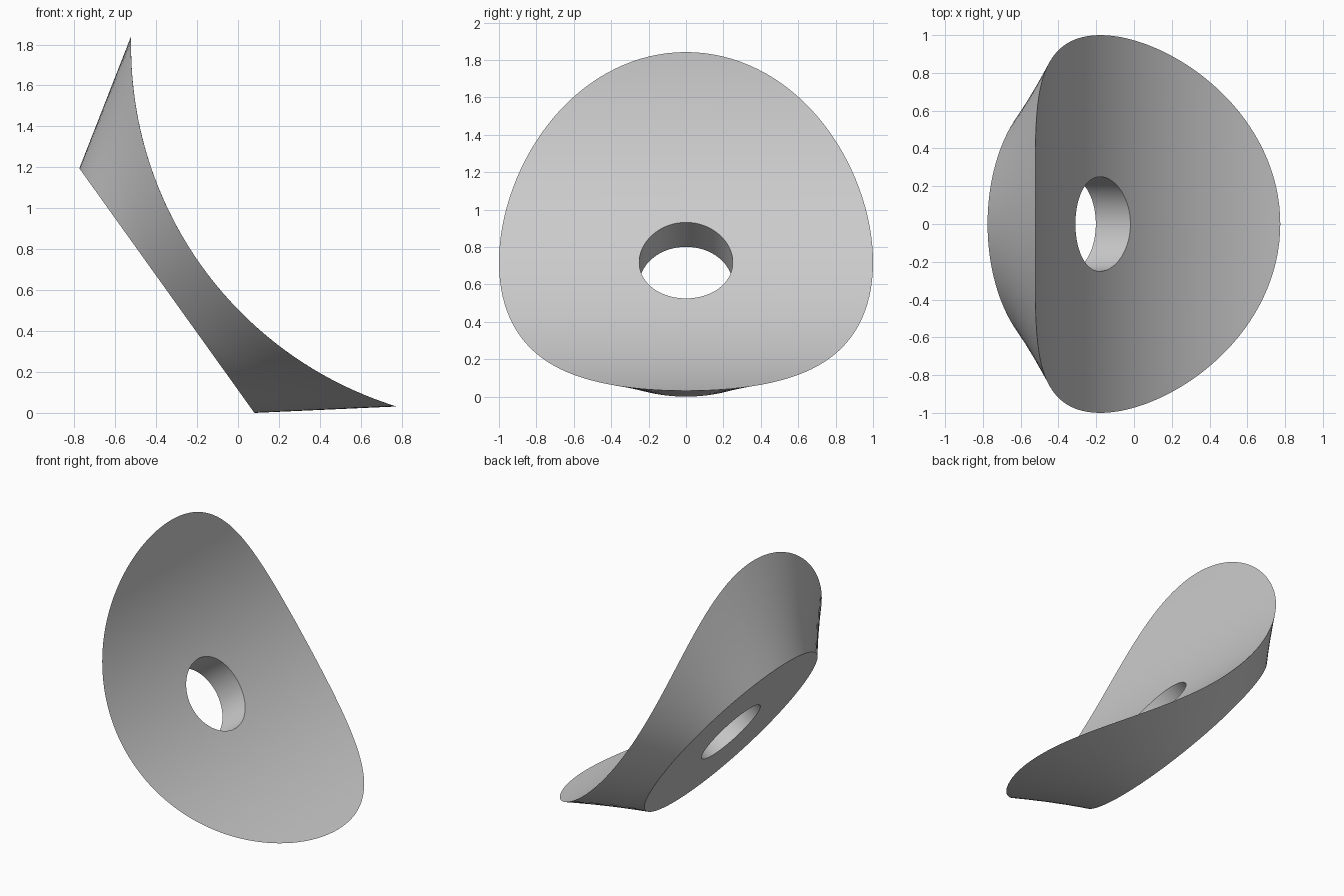
import bpy, bmesh
from math import sin, cos, asin, pi, radians
from mathutils import Vector

cube = bpy.data.objects.get("Cube")
if cube:
    bpy.data.objects.remove(cube, do_unlink=True)

SEG = 128            # points around each ring
BASE_R = 0.735       # flat round base
HOLE_R = 0.25        # bore
BEND_R = 1.842       # radius of the concave face
BEND_LOW = 0.208     # thickness at the middle
HALF_ARC = 1.196     # half length along the bend
HALF_WIDTH = 1.0

# Tilted frame: u climbs along the base, n is the base normal
CENTRE = Vector((-0.3475, 0, 0.5975))
U = Vector((-0.582, 0, 0.813))
N = Vector((0.813, 0, 0.582))


def place(u, y, n):
    return CENTRE + U * u + N * n + Vector((0, y, 0))


def flat(radius):
    return [place(radius * cos(a), radius * sin(a), 0) for a in angles]


def concave(t):
    """Ring on the bent face, from the bore (t=0) to the rim (t=1)."""
    ring = []
    for a in angles:
        inner = BEND_R * asin(HOLE_R * cos(a) / BEND_R)
        s = inner * (1 - t) + HALF_ARC * cos(a) * t
        y = (HOLE_R * (1 - t) + HALF_WIDTH * t) * sin(a)
        bend = s / BEND_R
        ring.append(place(BEND_R * sin(bend), y,
                          BEND_LOW + BEND_R * (1 - cos(bend))))
    return ring


angles = [2 * pi * i / SEG for i in range(SEG)]
base, rim = flat(BASE_R), concave(1)

# Closed loop of rings: bore, base, flared side, concave face
rings = [flat(HOLE_R), base]
rings += [[p.lerp(q, k / 4) for p, q in zip(base, rim)] for k in range(1, 4)]
rings += [concave(k / 16) for k in range(16, -1, -1)]

bm = bmesh.new()
loops = [[bm.verts.new(p) for p in ring] for ring in rings]
for k, ring in enumerate(loops):
    following = loops[(k + 1) % len(loops)]
    for i in range(SEG):
        j = (i + 1) % SEG
        bm.faces.new((ring[i], ring[j], following[j], following[i]))
bmesh.ops.recalc_face_normals(bm, faces=bm.faces)

mesh = bpy.data.meshes.new("saddle_washer")
bm.to_mesh(mesh)
bm.free()
washer = bpy.data.objects.new("saddle_washer", mesh)
bpy.context.collection.objects.link(washer)

# Plain grey finish
grey = bpy.data.materials.new("light_grey")
grey.use_nodes = True
colour = (0.6, 0.6, 0.6, 1)
grey.diffuse_color = colour
grey.node_tree.nodes["Principled BSDF"].inputs["Base Color"].default_value = colour
mesh.materials.append(grey)

bpy.context.view_layer.objects.active = washer
washer.select_set(True)
bpy.ops.object.shade_smooth_by_angle(angle=radians(30))
